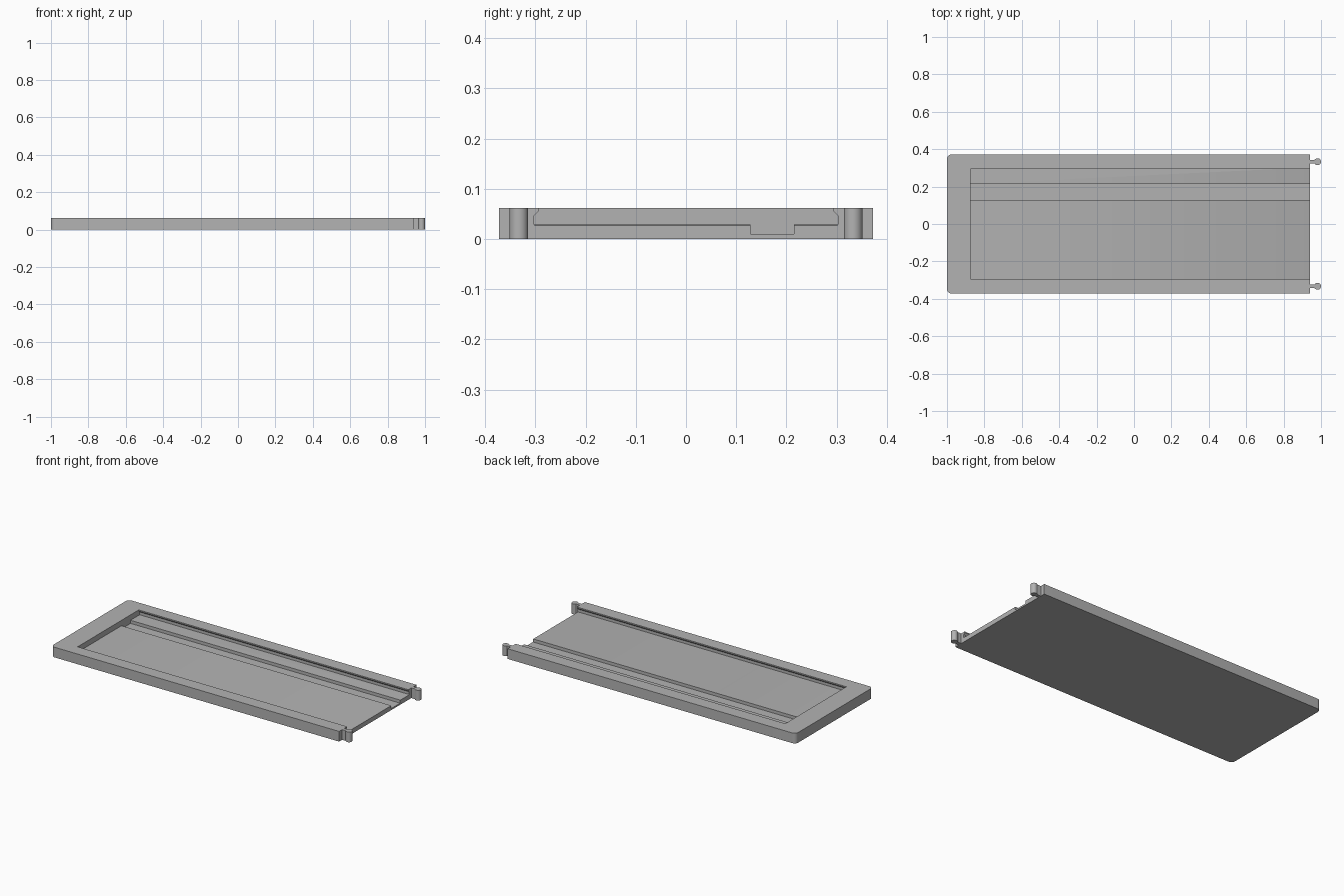
import bpy, bmesh, math
from mathutils import Vector

if "Cube" in bpy.data.objects:
    bpy.data.objects.remove(bpy.data.objects["Cube"], do_unlink=True)

H = 0.062      # tray thickness
W = 0.372      # half width
END = 0.942    # open end of the tray
WALL = -0.875  # inner face of the closed end
FLOOR = 0.029

grey = bpy.data.materials.new("plain grey")
grey.use_nodes = True
colour = (0.45, 0.45, 0.45, 1)
grey.diffuse_color = colour
grey.node_tree.nodes["Principled BSDF"].inputs["Base Color"].default_value = colour


def prism(name, points, direction):
    """Extrude a closed 3D outline along a direction."""
    bm = bmesh.new()
    face = bm.faces.new([bm.verts.new(p) for p in points])
    ext = bmesh.ops.extrude_face_region(bm, geom=[face])
    verts = [g for g in ext["geom"] if isinstance(g, bmesh.types.BMVert)]
    bmesh.ops.translate(bm, verts=verts, vec=Vector(direction))
    bmesh.ops.recalc_face_normals(bm, faces=bm.faces[:])
    mesh = bpy.data.meshes.new(name)
    bm.to_mesh(mesh)
    bm.free()
    mesh.materials.append(grey)
    obj = bpy.data.objects.new(name, mesh)
    bpy.context.collection.objects.link(obj)
    return obj


def arc(cx, cy, r, a0, a1, n):
    angles = [math.radians(a0 + (a1 - a0) * i / n) for i in range(n + 1)]
    return [(cx + r * math.cos(a), cy + r * math.sin(a), 0) for a in angles]


def smooth(obj):
    bpy.ops.object.select_all(action="DESELECT")
    obj.select_set(True)
    bpy.context.view_layer.objects.active = obj
    bpy.ops.object.shade_smooth_by_angle(angle=math.radians(35))


# Slab with two rounded corners at the closed end
R = 0.025
outline = [(END, -W, 0), (END, W, 0)]
outline += arc(-1 + R, W - R, R, 90, 180, 8)
outline += arc(-1 + R, -W + R, R, 180, 270, 8)
tray = prism("tray", outline, (0, 0, H))

# Sliding channel with undercut side rails, open at one end
side = [(0.303, FLOOR), (0.303, 0.046), (0.294, 0.055), (0.294, H + 0.02)]
section = side + [(-y, z) for y, z in reversed(side)]
length = (END - WALL + 0.05, 0, 0)
channel = prism("channel_cutter", [(WALL, y, z) for y, z in section], length)

# Deeper groove running along the floor
groove_section = [(0.128, 0.01), (0.215, 0.01), (0.215, 0.05), (0.128, 0.05)]
groove = prism("groove_cutter", [(WALL, y, z) for y, z in groove_section], length)

# Small bevel on the open edge of the floor
bevel_section = [(END - 0.005, FLOOR + 0.0015), (END + 0.01, FLOOR - 0.0075),
                 (END + 0.01, FLOOR + 0.0015)]
bevel = prism("bevel_cutter", [(x, -0.302, z) for x, z in bevel_section], (0, 0.604, 0))

for cutter in (channel, groove, bevel):
    mod = tray.modifiers.new("cut", "BOOLEAN")
    mod.operation = "DIFFERENCE"
    mod.solver = "EXACT"
    mod.object = cutter
    bpy.context.view_layer.objects.active = tray
    bpy.ops.object.modifier_apply(modifier=mod.name)
    bpy.data.objects.remove(cutter, do_unlink=True)
smooth(tray)

# Round-headed connector pegs on the open end
for name, sign in (("left_peg", 1), ("right_peg", -1)):
    cy = sign * 0.333
    r = 0.0185
    peg = [(END - 0.001, cy - 0.01, 0)]
    peg += arc(1 - r, cy, r, -147, 147, 28)
    peg += [(END - 0.001, cy + 0.01, 0)]
    smooth(prism(name, peg, (0, 0, H)))
